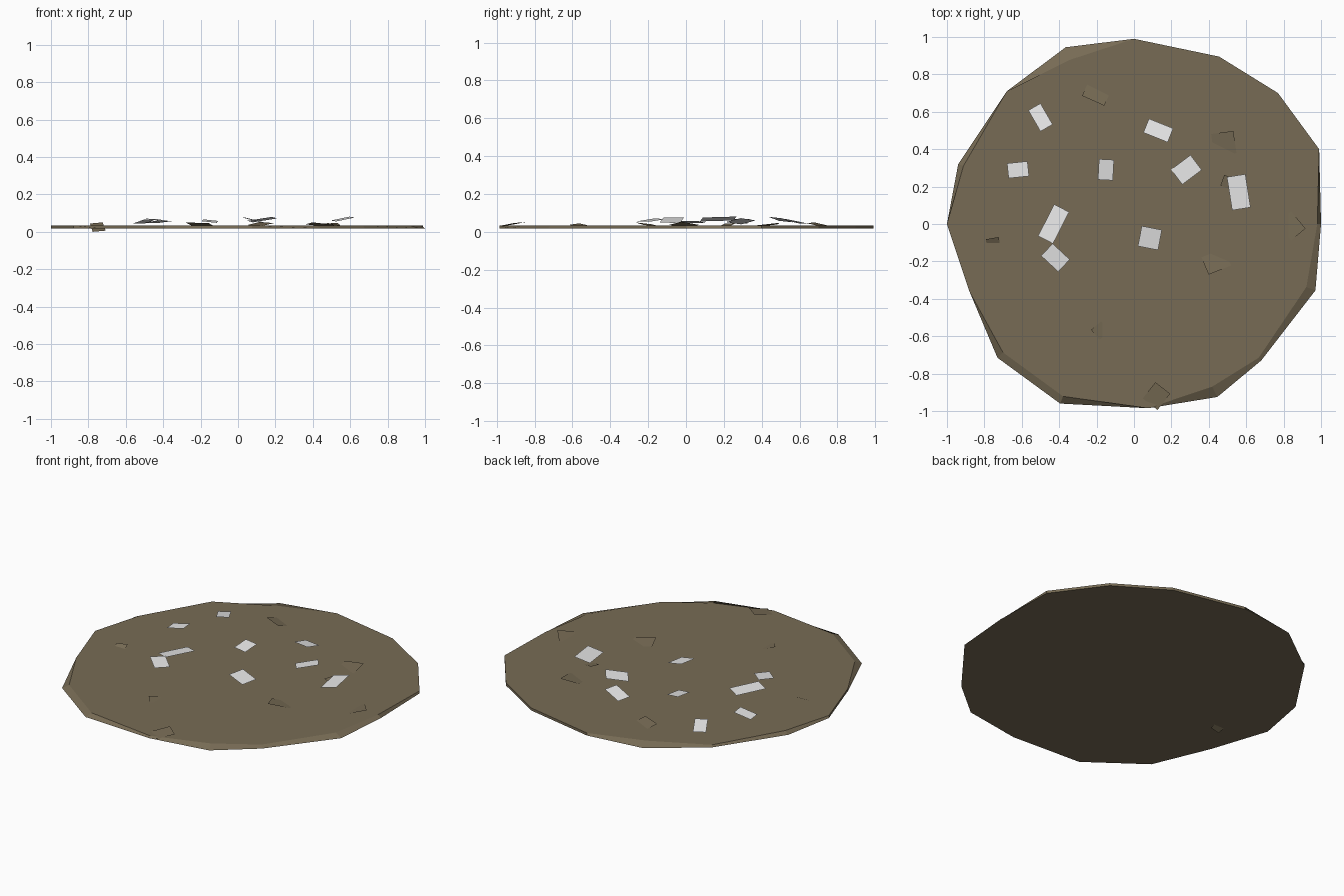
import bpy
import bmesh
from math import cos, sin, radians

default_cube = bpy.data.objects.get("Cube")
if default_cube:
    bpy.data.objects.remove(default_cube, do_unlink=True)


def make_material(name, colour):
    material = bpy.data.materials.new(name)
    material.use_nodes = True
    material.diffuse_color = (*colour, 1)
    shader = next(n for n in material.node_tree.nodes if n.type == "BSDF_PRINCIPLED")
    shader.inputs["Base Color"].default_value = (*colour, 1)
    return material


def add_object(name, bm, material):
    mesh = bpy.data.meshes.new(name)
    bm.to_mesh(mesh)
    bm.free()
    mesh.materials.append(material)
    result = bpy.data.objects.new(name, mesh)
    bpy.context.collection.objects.link(result)
    return result


def add_sheet(name, material, centre, size, angle, height, slope):
    """Thin tilted rectangle; slope is the rise along x and along y."""
    bm = bmesh.new()
    turn_cos, turn_sin = cos(radians(angle)), sin(radians(angle))
    corners = []
    for side_x, side_y in ((-1, -1), (1, -1), (1, 1), (-1, 1)):
        along, across = side_x * size[0] / 2, side_y * size[1] / 2
        dx = along * turn_cos - across * turn_sin
        dy = along * turn_sin + across * turn_cos
        rise = slope[0] * dx + slope[1] * dy
        corners.append(bm.verts.new((centre[0] + dx, centre[1] + dy, height + rise)))
    bm.faces.new(corners)
    return add_object(name, bm, material)


earth = make_material("earth brown", (.185, .148, .09))
paper = make_material("paper white", (.8, .8, .8))

# Irregular ground slab: base corner and how far its top corner is drawn in
BOTTOM, TOP = .018, .034
rim = [
    (0, .99, 1), (.455, .895, 1), (.77, .7, 1), (.99, .4, 1),
    (1, 0, .98), (.97, -.355, .95), (.68, -.73, .98), (.445, -.925, .94),
    (.075, -.985, 1), (-.395, -.96, .96), (-.73, -.715, .96), (-.88, -.36, 1),
    (-1, 0, 1), (-.94, .32, .97), (-.68, .71, 1), (-.365, .945, .93),
]
bm = bmesh.new()
lower = [bm.verts.new((x, y, BOTTOM)) for x, y, inset in rim]
upper = [bm.verts.new((x * inset, y * inset, TOP)) for x, y, inset in rim]
bm.faces.new(lower)
bm.faces.new(upper)
for i in range(len(rim)):
    j = (i + 1) % len(rim)
    bm.faces.new((lower[i], lower[j], upper[j], upper[i]))
bmesh.ops.recalc_face_normals(bm, faces=bm.faces)
add_object("ground_slab", bm, earth)

# Loose paper scraps: centre, size, angle, height, slope
scraps = [
    ((-.5, .57), (.13, .075), -60, .055, (.1, -.15)),
    ((.13, .5), (.14, .08), -22, .065, (.1, -.15)),
    ((-.62, .29), (.11, .08), 6, .057, (.2, 0)),
    ((-.15, .29), (.08, .11), -3, .057, (-.1, .1)),
    ((.28, .29), (.13, .1), 37, .056, (.2, 0)),
    ((.56, .17), (.1, .18), 9, .068, (.2, .06)),
    ((-.43, 0), (.19, .09), 63, .053, (.1, -.06)),
    ((-.42, -.18), (.125, .09), -43, .062, (-.1, .06)),
    ((.085, -.075), (.11, .11), -11, .062, (-.25, .04)),
]
for number, scrap in enumerate(scraps, 1):
    add_sheet(f"paper_scrap_{number}", paper, *scrap)

# Earth chips poking through the slab
chips = [
    ((-.2, .7), (.13, .09), -24, .038, (-.1, -.2)),
    ((.48, .43), (.12, .12), 8, .037, (.06, .12)),
    ((.84, -.01), (.1, .12), 40, .037, (.22, 0)),
    ((-.75, -.12), (.07, .09), 10, .025, (0, .5)),
    ((.44, -.2), (.13, .1), 22, .038, (-.06, -.14)),
    ((-.18, -.57), (.07, .07), 40, .036, (-.18, 0)),
    ((.12, -.92), (.1, .11), -38, .041, (.05, .15)),
    ((.51, .22), (.08, .06), -20, .038, (-.15, .1)),
]
for number, chip in enumerate(chips, 1):
    add_sheet(f"earth_chip_{number}", earth, *chip)
